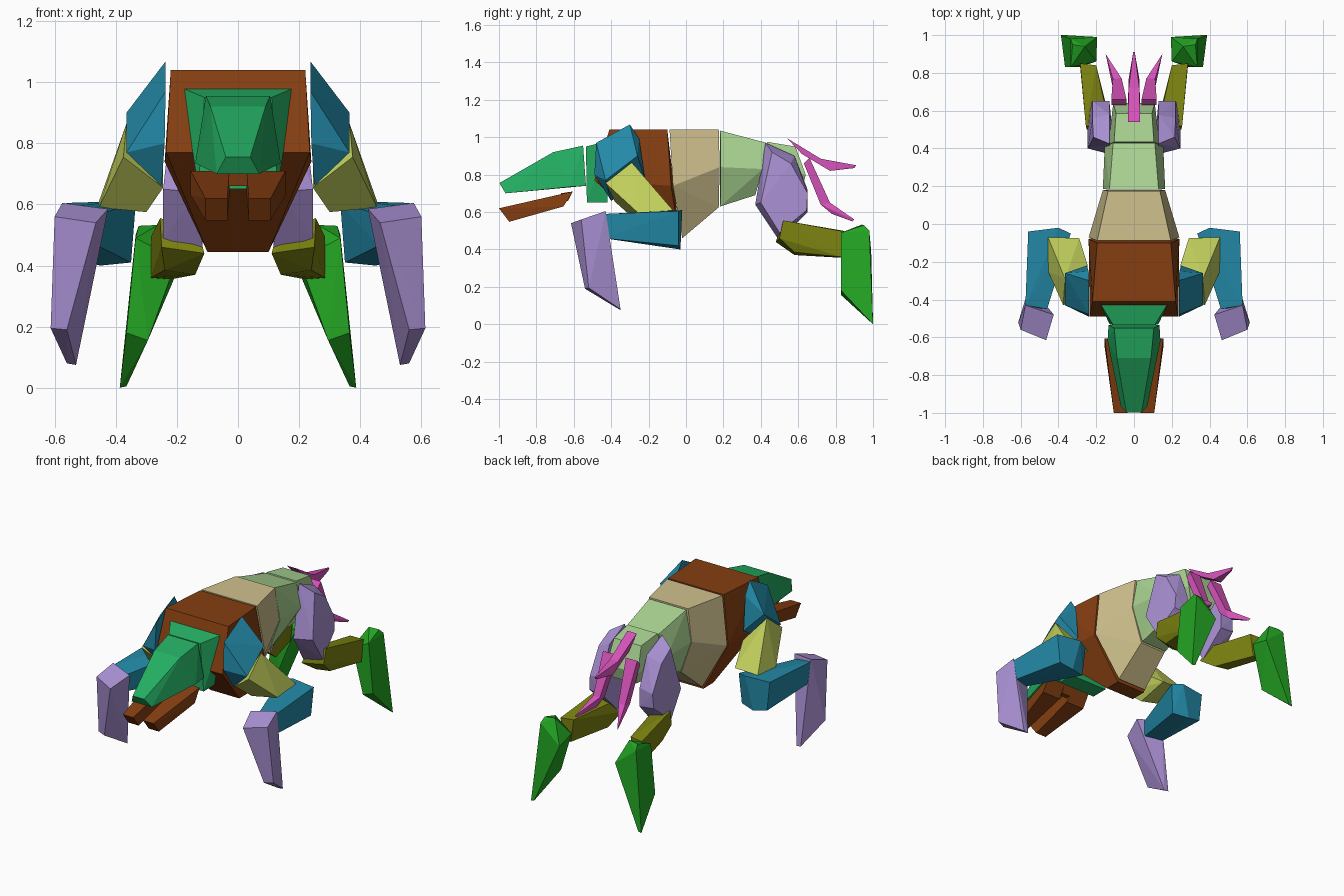
import bpy, bmesh


def material(name, rgb):
    m = bpy.data.materials.new(name)
    lin = [((c / 255 + 0.055) / 1.055) ** 2.4 for c in rgb]
    m.diffuse_color = (*lin, 1)
    return m


BROWN = material("brown", (134, 63, 17))
TAN = material("tan", (208, 193, 142))
PALE = material("pale green", (170, 212, 146))
PURPLE = material("lilac", (170, 145, 212))
TEAL = material("teal blue", (35, 138, 168))
LIME = material("yellow green", (194, 208, 92))
OLIVE = material("olive", (124, 130, 16))
GREEN = material("leaf green", (35, 166, 35))
JADE = material("jade green", (36, 174, 98))
PINK = material("pink", (212, 82, 184))


def solid(name, points, mat):
    """Flat-faced convex block spanning the given corners."""
    bm = bmesh.new()
    verts = [bm.verts.new(p) for p in points]
    res = bmesh.ops.convex_hull(bm, input=verts)
    bmesh.ops.delete(bm, geom=[v for v in bm.verts if not v.link_faces], context='VERTS')
    bmesh.ops.dissolve_limit(bm, angle_limit=0.03, verts=bm.verts, edges=bm.edges)
    bmesh.ops.recalc_face_normals(bm, faces=bm.faces)
    me = bpy.data.meshes.new(name)
    bm.to_mesh(me)
    bm.free()
    me.materials.append(mat)
    ob = bpy.data.objects.new(name, me)
    bpy.context.collection.objects.link(ob)
    return ob


def centre(name, half, mat):
    """Block symmetric about x = 0, from half the corners."""
    solid(name, [(s * x, y, z) for x, y, z in half for s in (1, -1)], mat)


def pair(name, points, mat):
    """One block on each side of the body."""
    for side, s in (("right", 1), ("left", -1)):
        solid(f"{side}_{name}", [(s * x, y, z) for x, y, z in points], mat)


# Body segments, front to back
centre("chest", [(.22, -.41, 1.04), (.235, -.49, .77), (.1, -.13, .445),
                 (.195, -.1, 1.04), (.24, -.08, .74), (.1, -.03, .445)], BROWN)
centre("waist", [(.195, -.088, 1.04), (.24, -.07, .74), (.1, -.02, .46),
                 (.137, .175, 1.04), (.165, .18, .84), (.09, .175, .625)], TAN)
centre("abdomen", [(.13, .183, 1.035), (.165, .185, .84), (.09, .183, .63),
                   (.11, .43, .97), (.155, .41, .83), (.08, .37, .69)], PALE)
centre("rump", [(.105, .435, .975), (.135, .42, .83), (.08, .38, .69),
                (.095, .585, .95), (.11, .64, .8), (.08, .62, .72)], PALE)

# Head
centre("neck", [(.18, -.42, .98), (.11, -.535, .95),
                (.13, -.53, .65), (.13, -.42, .65)], JADE)
centre("snout", [(.105, -.55, .955), (.135, -.535, .74), (.09, -.71, .92),
                 (.14, -.62, .735), (.04, -.998, .755), (.07, -.965, .70)], JADE)
pair("jaw", [(.028, -.605, .71), (.155, -.605, .71), (.028, -.655, .63),
             (.155, -.655, .63), (.035, -1, .62), (.107, -1, .62),
             (.035, -.945, .548), (.107, -.945, .548)], BROWN)
centre("jaw_bridge", [(.03, -.605, .71), (.03, -.67, .70),
                      (.03, -.66, .66), (.03, -.63, .66)], BROWN)

# Front legs
pair("shoulder", [(.237, -.3, 1.068), (.237, -.48, .97), (.24, -.49, .8),
                  (.25, -.4, .66), (.24, -.25, .99), (.25, -.22, .78),
                  (.365, -.43, .77), (.365, -.26, .9)], TEAL)
pair("upper_arm", [(.365, -.29, .865), (.375, -.43, .755), (.245, -.22, .72),
                   (.245, -.38, .655), (.455, -.07, .61), (.29, -.075, .61),
                   (.455, -.25, .59), (.3, -.29, .575)], LIME)
pair("forearm", [(.335, -.05, .6), (.4, -.02, .61), (.56, -.04, .605),
                 (.35, -.06, .41), (.45, -.03, .4), (.54, -.04, .42),
                 (.46, -.45, .57), (.575, -.43, .59),
                 (.46, -.45, .465), (.57, -.44, .46)], TEAL)
pair("front_claw", [(.465, -.615, .54), (.6, -.56, .56), (.425, -.48, .585),
                    (.575, -.43, .605), (.56, -.54, .19), (.613, -.52, .195),
                    (.53, -.35, .075), (.56, -.35, .08)], PURPLE)

# Hind legs
pair("thigh", [(.13, .425, .97), (.13, .58, .9), (.13, .65, .72),
               (.13, .65, .6), (.115, .5, .445), (.13, .37, .64),
               (.215, .46, .92), (.22, .56, .86), (.22, .65, .7),
               (.225, .645, .61), (.245, .5, .49), (.245, .4, .65)], PURPLE)
pair("shin", [(.13, .52, .52), (.255, .52, .555), (.11, .48, .44),
              (.25, .5, .46), (.14, .58, .37), (.24, .58, .385),
              (.2, .84, .5), (.285, .85, .495),
              (.22, .84, .355), (.285, .83, .36)], OLIVE)
pair("hind_claw", [(.26, .94, .533), (.325, .95, .53), (.335, .83, .49),
                   (.2, .86, .42), (.195, .99, .39), (.335, .98, .5),
                   (.365, .83, .18), (.295, .83, .155),
                   (.387, 1, 0), (.365, 1, .005)], GREEN)

# Three tail spikes, each a base and a tapering tip
centre("tail_base", [(.033, .54, .995), (.033, .62, .91),
                     (.028, .72, .885), (.028, .77, .82)], PINK)
centre("tail_tip", [(.028, .72, .885), (.028, .77, .82),
                    (.004, .91, .85), (.004, .9, .835)], PINK)
pair("side_tail_base", [(.04, .66, .89), (.12, .66, .89), (.04, .63, .86),
                        (.12, .63, .86), (.065, .77, .65), (.112, .77, .65),
                        (.065, .72, .64), (.112, .72, .64)], PINK)
pair("side_tail_tip", [(.065, .77, .65), (.112, .77, .65), (.065, .72, .64),
                       (.112, .72, .64), (.08, .78, .59), (.115, .78, .59),
                       (.15, .9, .56), (.145, .89, .55)], PINK)
